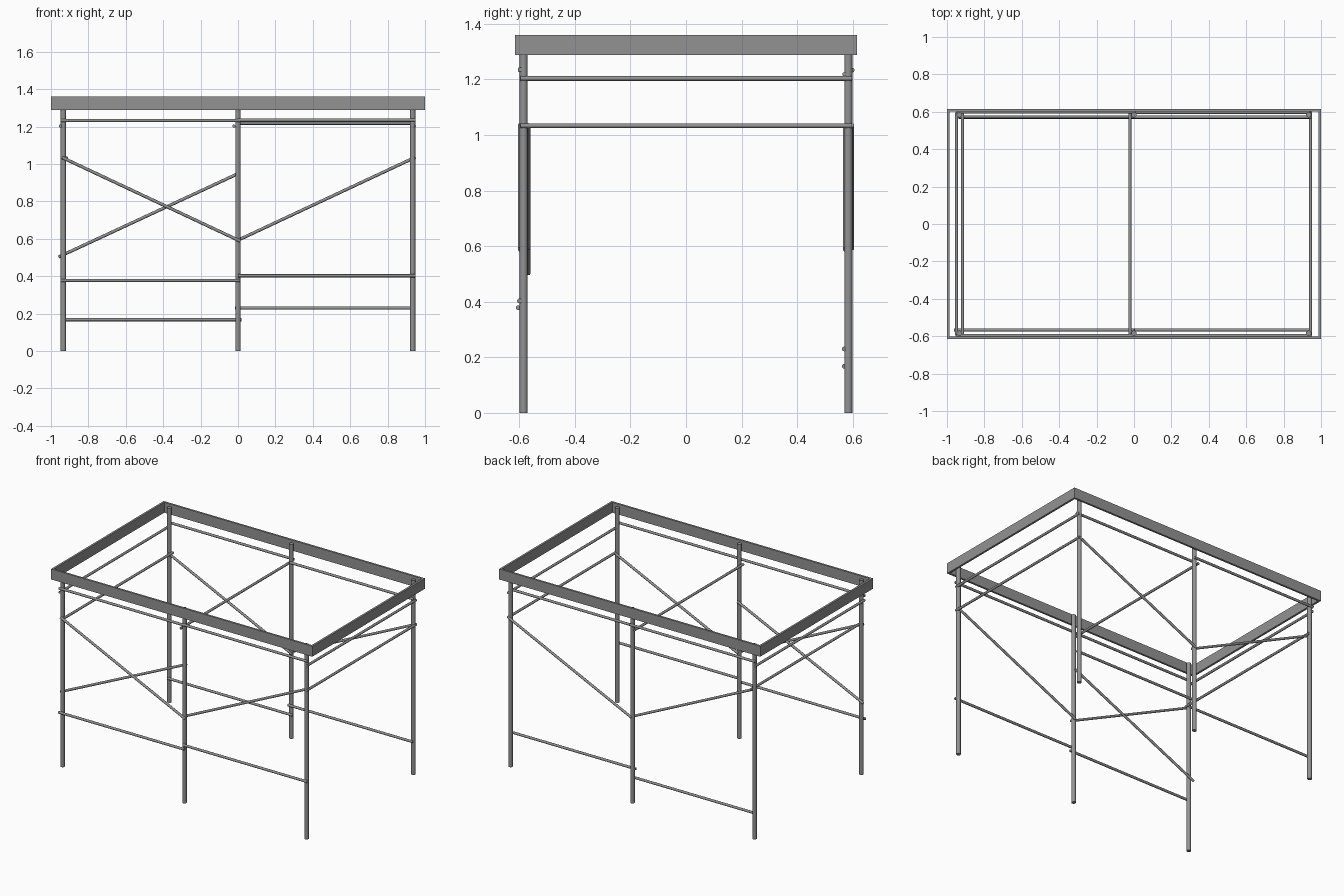
import bpy
from mathutils import Vector

if "Cube" in bpy.data.objects:
    bpy.data.objects.remove(bpy.data.objects["Cube"])

# Dark grey metal
steel = bpy.data.materials.new("dark_steel")
steel.diffuse_color = (0.29, 0.29, 0.29, 1)
steel.use_nodes = True
steel.node_tree.nodes["Principled BSDF"].inputs["Base Color"].default_value = steel.diffuse_color


def tube(name, a, b, radius, sides=10):
    """Capped cylinder running from point a to point b."""
    a, b = Vector(a), Vector(b)
    d = b - a
    bpy.ops.mesh.primitive_cylinder_add(vertices=sides, radius=radius,
                                        depth=d.length, location=(a + b) / 2)
    ob = bpy.context.object
    ob.rotation_mode = 'QUATERNION'
    ob.rotation_quaternion = d.to_track_quat('Z', 'Y')
    ob.name = name
    ob.data.materials.append(steel)
    bpy.ops.object.shade_smooth_by_angle(angle=0.7)


def box(name, center, size):
    bpy.ops.mesh.primitive_cube_add(size=1, location=center)
    ob = bpy.context.object
    ob.scale = size
    ob.name = name
    ob.data.materials.append(steel)


X, Y = 0.934, 0.584          # post positions
RAIL = 0.0085

# Rectangular top frame made of thin upright boards
T = 0.014
for s, side in ((-1, "front"), (1, "back")):
    box(side + "_frame_board", (0, s * (0.616 - T / 2), 1.324), (2, T, 0.072))
for s, side in ((-1, "left"), (1, "right")):
    box(side + "_frame_board", (s * (1 - T / 2), 0, 1.324),
        (T, 1.232 - 2 * T, 0.072))

# Six posts
for y in (-Y, Y):
    for x in (-X, 0, X):
        tube("post", (x, y, 0), (x, y, 1.345), 0.0145, 12)

# Cross rails running front to back: x, z
for x, z in ((-0.949, 1.203), (-0.917, 1.033), (-0.022, 1.203),
             (0.944, 1.203), (0.944, 1.033)):
    tube("cross_rail", (x, -0.595, z), (x, 0.597, z), RAIL)

# Long rails running left to right: start x, end x, y, z
for x0, x1, y, z in ((-0.95, 0.01, -0.597, 1.233), (0, 0.95, -0.597, 1.235),
                     (-0.95, 0.01, 0.598, 1.233), (0, 0.945, 0.571, 1.218),
                     (-0.95, 0.012, -0.604, 0.378), (0, 0.95, -0.599, 0.403),
                     (-0.935, 0.02, 0.569, 0.168), (-0.015, 0.94, 0.569, 0.23)):
    tube("long_rail", (x0, y, z), (x1, y, z), RAIL)

# Diagonal braces: start x, z, end x, z, y
for x0, z0, x1, z1, y in ((-0.94, 1.035, 0.012, 0.588, -0.597),
                          (-0.96, 0.503, 0.003, 0.95, -0.567),
                          (0, 0.593, 0.945, 1.035, -0.567),
                          (-0.94, 1.035, 0.012, 0.588, 0.573),
                          (0, 0.593, 0.945, 1.035, 0.597)):
    tube("diagonal_brace", (x0, y, z0), (x1, y, z1), RAIL)
